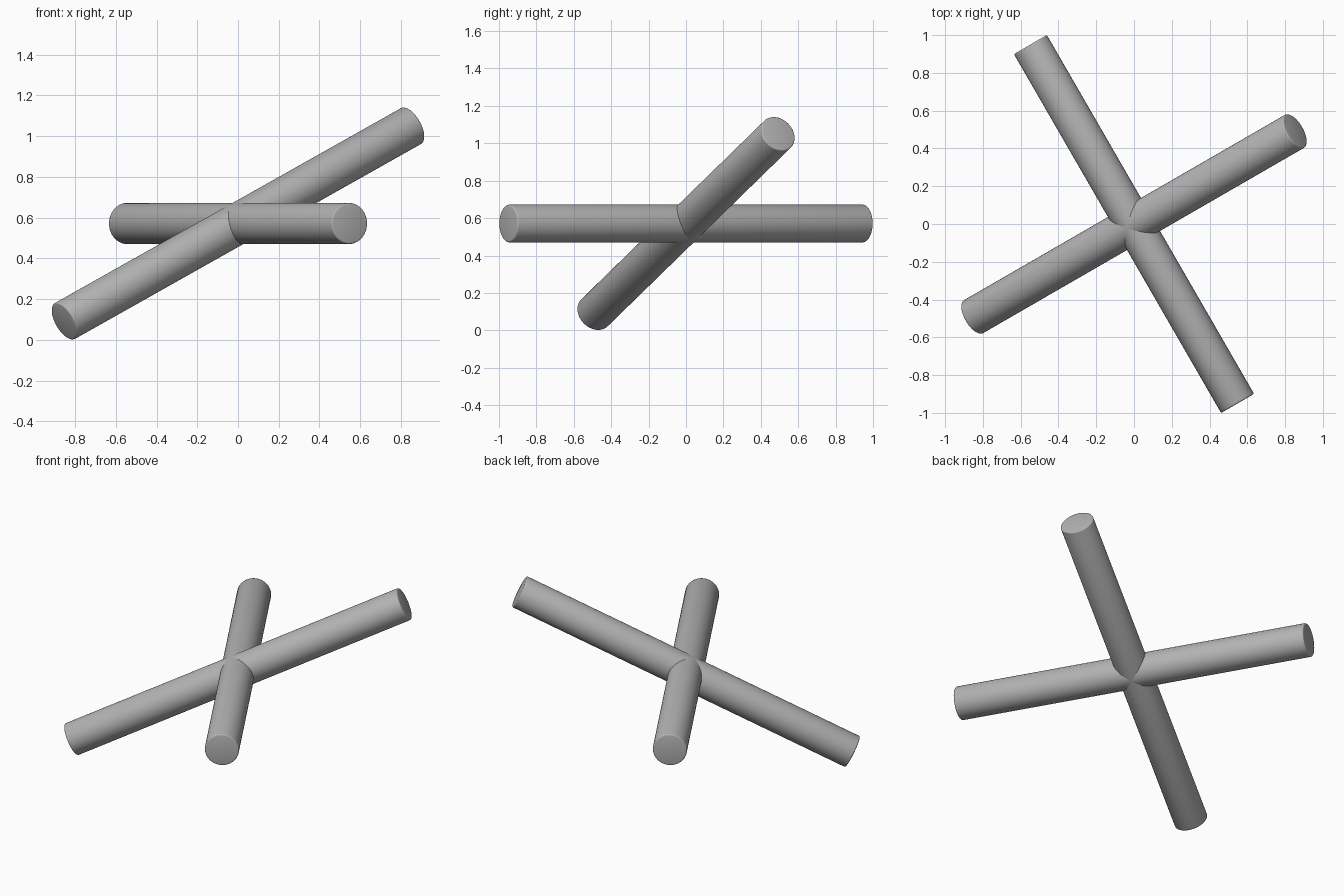
import bpy
import math
from mathutils import Vector

if "Cube" in bpy.data.objects:
    bpy.data.objects.remove(bpy.data.objects["Cube"], do_unlink=True)

RADIUS = 0.101
LENGTH = 2.194
CENTRE = Vector((0, 0, 0.571))

# Plain grey
grey = bpy.data.materials.new("plain_grey")
grey.use_nodes = True
colour = (0.45, 0.45, 0.45, 1)
grey.diffuse_color = colour
grey.node_tree.nodes["Principled BSDF"].inputs["Base Color"].default_value = colour


def rod(name, heading, pitch):
    """Round bar through the centre, with slightly softened end rims."""
    h, p = math.radians(heading), math.radians(pitch)
    axis = Vector((math.cos(h) * math.cos(p), math.sin(h) * math.cos(p), math.sin(p)))
    bpy.ops.mesh.primitive_cylinder_add(vertices=64, radius=RADIUS, depth=LENGTH, location=CENTRE)
    bar = bpy.context.object
    bar.name = name
    bar.rotation_euler = axis.to_track_quat("Z", "Y").to_euler()
    bar.data.materials.append(grey)
    bevel = bar.modifiers.new("soft_rim", "BEVEL")
    bevel.width = 0.008
    bevel.segments = 3
    bevel.limit_method = "ANGLE"
    bevel.angle_limit = math.radians(40)
    bpy.ops.object.modifier_apply(modifier=bevel.name)
    bpy.ops.object.shade_smooth_by_angle(angle=math.radians(35))
    return bar


# Level bar and tilted bar crossing at right angles
rod("level_bar", -60, 0)
rod("tilted_bar", 30, 26)
